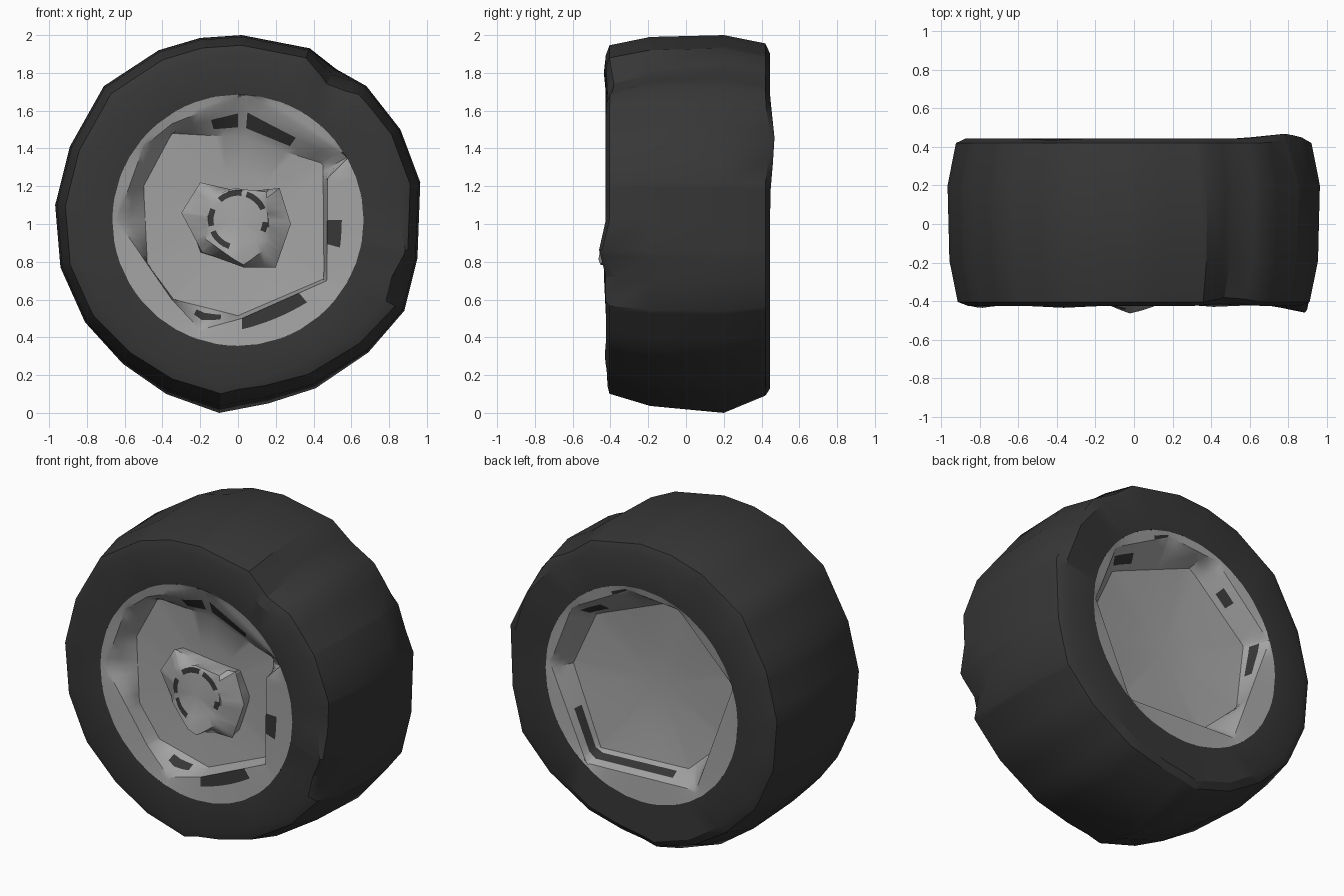
import bpy, bmesh, math

if "Cube" in bpy.data.objects:
    bpy.data.objects.remove(bpy.data.objects["Cube"])

CX, CZ = 0.0, 1.02   # wheel axis, running along y


def material(name, value):
    m = bpy.data.materials.new(name)
    m.diffuse_color = (value, value, value, 1)
    m.use_nodes = True
    m.node_tree.nodes["Principled BSDF"].inputs["Base Color"].default_value = m.diffuse_color
    return m


rubber = material("dark rubber", 0.038)
metal = material("grey metal", 0.37)


def radius(shape, a):
    """Distance from the axis to a circle (number) or polygon (points) at angle a."""
    if isinstance(shape, (int, float)):
        return shape
    dx, dz = math.cos(a), math.sin(a)
    best = 0
    for i, (x1, z1) in enumerate(shape):
        x2, z2 = shape[(i + 1) % len(shape)]
        ex, ez = x2 - x1, z2 - z1
        den = dx * ez - dz * ex
        if abs(den) < 1e-9:
            continue
        t = (x1 * ez - z1 * ex) / den
        u = (x1 * dz - z1 * dx) / den
        if t > 0 and -1e-6 <= u <= 1 + 1e-6:
            best = max(best, t)
    return best


def loft(name, rows, mats, dark=None, cap=None, steps=36, angle=30, bumps=()):
    """Skin rows of (y, scale, shape). dark(row, degrees) picks the second material."""
    found = [math.tau * i / steps for i in range(steps)]
    for _, _, s in rows:
        if not isinstance(s, (int, float)):
            found += [math.atan2(z, x) % math.tau for x, z in s]
    angles = []
    for a in sorted(found):
        if not angles or a - angles[-1] > 0.012:
            angles.append(a)
    bm = bmesh.new()
    rings = []
    for r, (y, k, s) in enumerate(rows):
        ring = []
        for a in angles:
            rad, yy = radius(s, a) * k, y
            for br, deg, width, dr, dy in bumps:
                d = abs((math.degrees(a) - deg + 180) % 360 - 180)
                if br == r and d < width:
                    rad += dr * (1 - d / width)
                    yy += dy * (1 - d / width)
            ring.append(bm.verts.new((CX + rad * math.cos(a), yy, CZ + rad * math.sin(a))))
        rings.append(ring)
    n = len(angles)
    for r in range(len(rings) - 1):
        for i in range(n):
            j = (i + 1) % n
            f = bm.faces.new((rings[r][i], rings[r][j], rings[r + 1][j], rings[r + 1][i]))
            if dark and dark(r, math.degrees(angles[i])):
                f.material_index = 1
    if cap is not None:
        c = bm.verts.new((CX, cap, CZ))
        for i in range(n):
            bm.faces.new((rings[-1][i], rings[-1][(i + 1) % n], c))
    bmesh.ops.recalc_face_normals(bm, faces=bm.faces)
    # open shells: the end cap must face away from the wheel centre
    if cap is not None:
        bm.faces.ensure_lookup_table()
        if bm.faces[-1].normal.y * cap < 0:
            bmesh.ops.reverse_faces(bm, faces=bm.faces)
    me = bpy.data.meshes.new(name)
    bm.to_mesh(me)
    bm.free()
    ob = bpy.data.objects.new(name, me)
    bpy.context.collection.objects.link(ob)
    for m in mats:
        me.materials.append(m)
    bpy.ops.object.select_all(action='DESELECT')
    ob.select_set(True)
    bpy.context.view_layer.objects.active = ob
    bpy.ops.object.shade_smooth_by_angle(angle=math.radians(angle))
    return ob


def mix(a, b, t):
    """Row between two lofted rows."""
    n = 72
    pts = []
    for i in range(n):
        ang = math.tau * i / n
        r = radius(a[2], ang) * (1 - t) + radius(b[2], ang) * t
        pts.append((r * math.cos(ang), r * math.sin(ang)))
    return (a[0] * (1 - t) + b[0] * t, 1, pts)


def sectors(spans):
    """Dark streak rule from (row, start degree, end degree)."""
    return lambda r, d: any(r == row and lo <= d < hi for row, lo, hi in spans)


# Tyre: uneven tread outline, rounded shoulders, flat sidewalls
tread = [(0.02, .98), (.38, .91), (.52, .80), (.68, .71), (.86, .48), (.965, .20),
         (.95, -.20), (.88, -.48), (.69, -.70), (.41, -.89), (.16, -.97), (-.10, -1.02),
         (-.38, -.92), (-.61, -.76), (-.81, -.54), (-.94, -.25), (-.968, .08),
         (-.89, .39), (-.71, .71), (-.42, .90), (-.20, .965)]
loft("tyre",
     [(-.412, 1, .665), (-.425, .89, tread), (-.405, .945, tread), (-.19, .99, tread),
      (.20, 1, tread), (.42, .955, tread), (.445, .90, tread), (.44, 1, .665)],
     [rubber],
     bumps=[(1, -10, 10, .04, -.035), (2, -10, 9, .0, -.04), (2, -18, 8, -.05, .05),
            (1, -90, 60, -.035, .01), (2, -90, 60, -.05, 0), (3, -90, 50, -.03, 0),
            (5, -90, 60, -.05, 0), (6, -90, 60, -.03, 0),
            (1, 55, 14, -.05, .01), (2, 55, 10, -.05, .03), (3, 58, 8, -.03, 0),
            (6, 28, 20, .01, .025), (5, 28, 14, -.04, .03), (6, 120, 15, -.03, -.01),
            (1, 115, 15, -.02, -.01), (1, 200, 15, -.02, -.01), (1, -60, 14, -.02, -.01)])

# Front rim: flat ring, faceted well with dark streaks round its edge, dished floor
edge = (-.412, 1, .665)
lip = (-.40, 1, [(.05, .67), (.59, .33), (.475, .31), (.47, -.32), (.02, -.52), (-.20, -.58),
                 (-.35, -.42), (-.64, 0), (-.50, .39), (-.35, .51)])
floor = (-.29, 1, [(0, .44), (.45, .30), (.455, -.31), (0, -.505), (-.34, -.42),
                   (-.48, -.23), (-.50, .18), (-.35, .46)])
loft("front_rim",
     [edge, mix(edge, lip, .6), lip, mix(lip, floor, .4), mix(lip, floor, .75), floor, (-.27, 1, .25)],
     [metal, rubber],
     sectors([(3, 52, 82), (3, 88, 102), (3, 240, 258), (1, 271, 306), (1, 345, 360)]), cap=-.26)

# Back rim: the same idea without a hub
edge = (.44, 1, .665)
lip = (.43, 1, [(.49, .42), (.64, .03), (.39, -.53), (-.37, -.50), (-.63, .22),
                (-.25, .60), (.10, .63)])
floor = (.30, 1, [(.41, .35), (.57, 0), (.38, -.48), (-.23, -.45), (-.50, -.20),
                  (-.55, .22), (-.16, .58)])
loft("back_rim",
     [edge, mix(edge, lip, .6), lip, mix(lip, floor, .35), mix(lip, floor, .75), floor, (.27, 1, .25)],
     [metal, rubber],
     sectors([(3, 38, 52), (1, 70, 78), (3, 120, 134), (3, 160, 180), (3, 250, 335)]), cap=.26)

# Hub: ragged nut shape rising from the floor, dark streaks round its flat end
loft("hub",
     [(-.25, 1, [(.27, 0), (.20, .14), (0, .16), (-.19, .18), (-.27, .03), (-.20, -.17), (.03, -.24), (.20, -.22)]),
      (-.34, 1, [(.28, -.02), (.22, .17), (.02, .15), (-.20, .20), (-.30, .04), (-.19, -.17), (.03, -.25), (.20, -.25)]),
      (-.40, 1, [(.17, -.13), (.15, .15), (-.02, .17), (-.16, .12), (-.17, -.10), (.03, -.23)]),
      (-.41, 1, .16), (-.415, 1, .13)],
     [metal, rubber],
     sectors([(3, 20, 60), (3, 80, 130), (3, 150, 180), (3, 200, 245), (3, 330, 350)]),
     cap=-.415, steps=30,
     bumps=[(2, 265, 60, .01, -.065), (3, 265, 60, 0, -.045), (4, 265, 60, 0, -.03)])
